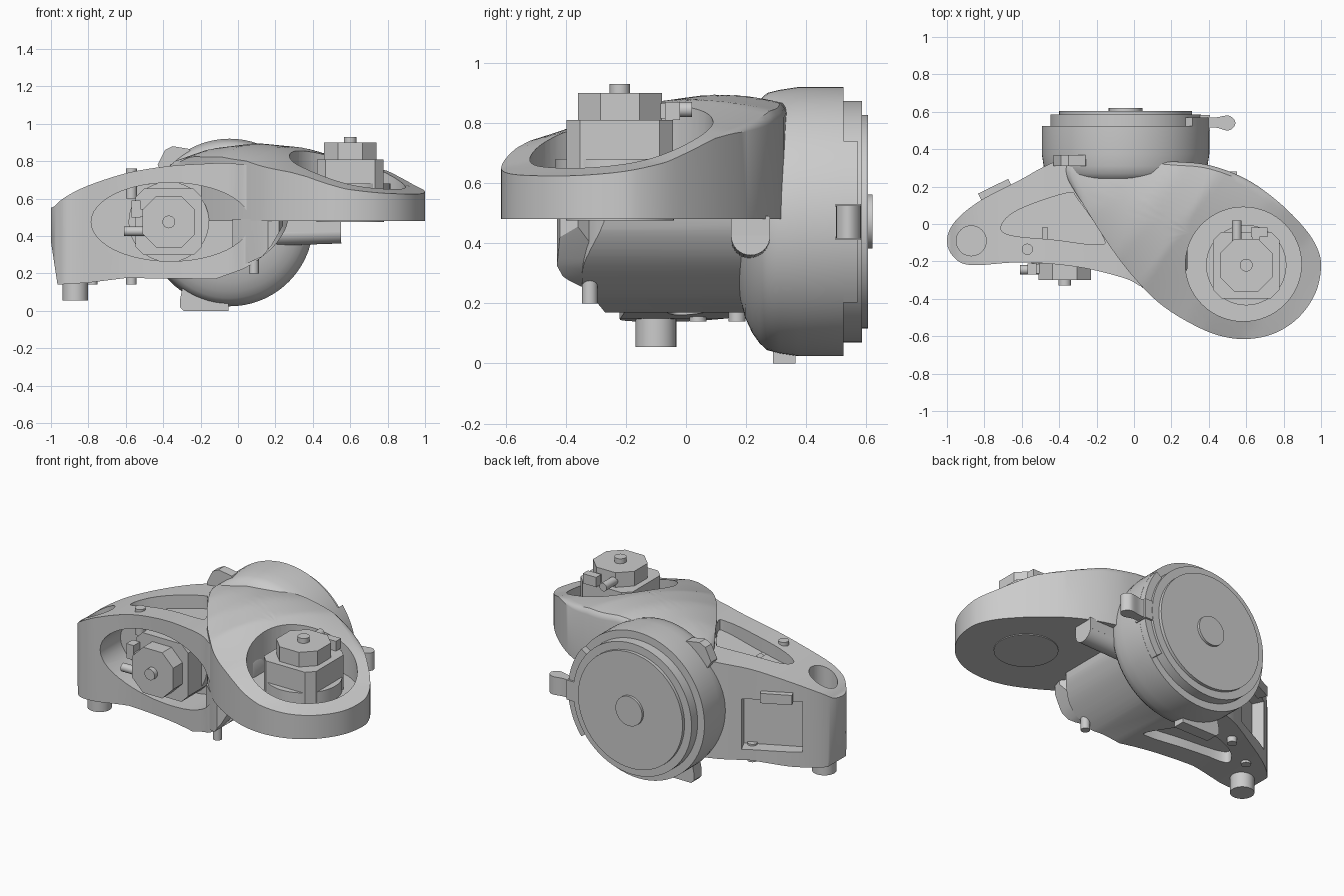
import bpy, bmesh, math
from mathutils import Matrix, Vector

if "Cube" in bpy.data.objects:
    bpy.data.objects.remove(bpy.data.objects["Cube"])


def finish(name, bm):
    bmesh.ops.recalc_face_normals(bm, faces=bm.faces)
    me = bpy.data.meshes.new(name)
    bm.to_mesh(me)
    bm.free()
    ob = bpy.data.objects.new(name, me)
    bpy.context.collection.objects.link(ob)
    return ob


def spline(pts, n=6):
    # closed smooth curve through the points
    out, k = [], len(pts)
    for i in range(k):
        p = [Vector(pts[(i + j - 1) % k]) for j in range(4)]
        for q in range(n):
            t = q / n
            out.append(0.5 * (2 * p[1] + (p[2] - p[0]) * t + (2 * p[0] - 5 * p[1] + 4 * p[2] - p[3]) * t * t
                              + (3 * p[1] - p[0] - 3 * p[2] + p[3]) * t ** 3))
    return out


def prism(name, pts, a, b, axis='Z', mat=None):
    bm = bmesh.new()
    put = (lambda p, w: (p[0], p[1], w)) if axis == 'Z' else (lambda p, w: (p[0], w, p[1]))
    lo, hi = ([bm.verts.new(put(p, w)) for p in pts] for w in (a, b))
    bm.faces.new(lo)
    bm.faces.new(hi)
    for i in range(len(pts)):
        j = (i + 1) % len(pts)
        bm.faces.new((lo[i], lo[j], hi[j], hi[i]))
    if mat:
        bm.transform(mat)
    return finish(name, bm)


def ellipse(cx, cy, rx, ry, n=48):
    return [(cx + rx * math.cos(2 * math.pi * i / n), cy + ry * math.sin(2 * math.pi * i / n)) for i in range(n)]


def rod(name, p0, p1, r, n=32):
    p0, p1 = Vector(p0), Vector(p1)
    d = p1 - p0
    mat = Matrix.Translation(p0) @ d.to_track_quat('Z', 'Y').to_matrix().to_4x4()
    return prism(name, ellipse(0, 0, r, r, n), 0, d.length, 'Z', mat)


def rect(w, h, c=0.0):
    # rectangle with chamfered corners
    w, h = w / 2, h / 2
    if not c:
        return [(-w, -h), (w, -h), (w, h), (-w, h)]
    return [(-w + c, -h), (w - c, -h), (w, -h + c), (w, h - c), (w - c, h), (-w + c, h), (-w, h - c), (-w, -h + c)]


def box(name, c, s, rot=0.0, mat=None):
    m = Matrix.Translation(c) @ Matrix.Rotation(rot, 4, 'Z')
    return prism(name, rect(s[0], s[1]), -s[2] / 2, s[2] / 2, 'Z', (mat @ m) if mat else m)


def boolean(ob, cutter, op='DIFFERENCE'):
    m = ob.modifiers.new('cut', 'BOOLEAN')
    m.object, m.operation, m.solver = cutter, op, 'EXACT'
    bpy.context.view_layer.objects.active = ob
    bpy.ops.object.modifier_apply(modifier=m.name)
    bpy.data.objects.remove(cutter)


def lathe_y(name, prof, cx, cz, n=72):
    bm = bmesh.new()
    rings = [[bm.verts.new((cx + r * math.cos(2 * math.pi * i / n), y, cz + r * math.sin(2 * math.pi * i / n)))
              for i in range(n)] for y, r in prof]
    for a, b in zip(rings, rings[1:]):
        for i in range(n):
            j = (i + 1) % n
            bm.faces.new((a[i], a[j], b[j], b[i]))
    bm.faces.new(rings[0])
    bm.faces.new(rings[-1])
    return finish(name, bm)


# Left arm: plan outline trimmed by the front silhouette
plan = [(-1, -.09), (-.965, -.175), (-.87, -.22), (-.6, -.205), (-.3, -.23), (-.05, -.29), (.06, -.34), (.2, -.33),
        (.3, -.2), (.32, .1), (.22, .33), (-.1, .39), (-.4, .34), (-.62, .23), (-.83, .12), (-.96, .01)]
side = [(-1.02, .5), (-.965, .14), (-.8, .15), (-.6, .175), (-.12, .17), (.02, .22), (.13, .29), (.22, .38), (.27, .5),
        (.26, .72), (0, .785), (-.2, .785), (-.4, .77), (-.6, .735), (-.8, .67), (-.92, .61), (-.98, .56)]
arm = prism('arm_body', spline(plan), 0, 1)
boolean(arm, prism('silhouette', side[:5] + spline(side, 5)[25:], -1, 1, 'Y'), 'INTERSECT')
boolean(arm, prism('motor_cut', ellipse(-.36, .475, .425, .21), -.6, -.02, 'Y'))
boolean(arm, prism('end_hole', ellipse(-.87, -.09, .08, .08), .48, 1))
tri = spline([(-.71, -.01), (-.62, .075), (-.36, .165), (-.3, .13), (-.16, -.08), (-.21, -.11), (-.42, -.085), (-.66, -.06)])
shear = Matrix.Identity(4)
shear[2][0] = .15
boolean(arm, prism('top_slot', tri, .748, 1.2, 'Z', shear))
boolean(arm, prism('bottom_slot', tri, 0, .23))
boolean(arm, box('back_window', (-.72, .2, .395), (.34, .2, .31), math.radians(26)))

# Right lobe: smooth plan outline with a sloping crowned top
keys = [(-.5, .60), (-.35, .635), (-.2, .675), (.1, .79), (.4, .878), (.6, .895), (.85, .87), (1.1, .80), (1.4, .7)]


def height(p):
    dx, dy = p[0] - .6, p[1] + .22
    s, c = -.83 * dx + .56 * dy, .56 * dx + .83 * dy
    for (a, ha), (b, hb) in zip(keys, keys[1:]):
        if s <= b:
            break
    t = (s - a) / (b - a)
    k = .2 + .65 * max(s, 0) if c < 0 else .05 + .7 * max(s, 0)
    return ha + (hb - ha) * t - k * c * c


outline = spline([(.2, .335), (.4, .315), (.6, .24), (.77, .12), (.91, -.02), (.98, -.13), (1, -.23), (.97, -.37),
                  (.88, -.5), (.75, -.585), (.6, -.615), (.45, -.595), (.3, -.53), (.15, -.435), (.03, -.32),
                  (-.1, -.16), (-.25, .07), (-.37, .3), (-.2, .36)])
ctr = Vector((.3, -.05))
bm = bmesh.new()
bottom = [bm.verts.new((p[0], p[1], .48)) for p in outline]
bm.faces.new(bottom)
rings = [bottom]
for k, f in enumerate([1, .985, .95] + [.9 - .09 * i for i in range(10)]):
    drop = (.03, .012, 0)[min(k, 2)]   # softened edge at the back
    pts = [ctr + (p - ctr) * f for p in outline]
    rings.append([bm.verts.new((p[0], p[1], height(p) - drop * min(1, max(0, (o[1] - .1) * 5))))
                  for p, o in zip(pts, outline)])
for a, b in zip(rings, rings[1:]):
    for i in range(len(a)):
        j = (i + 1) % len(a)
        bm.faces.new((a[i], a[j], b[j], b[i]))
tip = bm.verts.new((*ctr, height(ctr)))
for i in range(len(outline)):
    bm.faces.new((rings[-1][i], rings[-1][(i + 1) % len(outline)], tip))
lobe = finish('right_lobe', bm)
boolean(lobe, prism('lobe_pocket', ellipse(.585, -.215, .31, .305, 64), .6, 1.2))
rod('lobe_underside_disc', (.6, -.22, .475), (.6, -.22, .5), .18, 48)

# Rear drum, stepped cover and hub
lathe_y('drum', [(.165, .1), (.168, .17), (.178, .25), (.197, .32), (.22, .37), (.245, .405), (.27, .428), (.31, .438),
                 (.375, .448),
                 (.525, .448), (.525, .402), (.585, .402), (.585, .355), (.605, .355), (.605, .09), (.62, .09)], -.045, .472)


# Motors: same stack placed twice
def motor(name, mat):
    prism(name + '_seat', ellipse(0, 0, .215, .215), -.34, -.25, 'Z', mat)
    prism(name + '_base', rect(.355, .355, .045), -.33, -.12, 'Z', mat)
    prism(name + '_cap', rect(.28, .28, .075), -.121, -.03, 'Z', mat)
    prism(name + '_shaft', ellipse(0, 0, .034, .034, 24), -.04, 0, 'Z', mat)
    box(name + '_plug', (.07, .175, -.09), (.09, .05, .06), 0, mat)
    box(name + '_plug_stem', (.05, .14, -.09), (.04, .08, .05), 0, mat)
    prism(name + '_cable_end', ellipse(0, 0, .025, .025, 16), .12, .24, 'Y', mat @ Matrix.Translation((-.05, 0, -.085)))


motor('lobe_motor', Matrix.Translation((.6, -.22, .93)))
motor('arm_motor', Matrix.Translation((-.37, -.33, .475)) @ Matrix.Rotation(math.pi / 2, 4, 'X')
      @ Matrix.Rotation(math.pi / 2, 4, 'Z'))

# Feet, pins and tabs
rod('arm_foot', (-.87, -.1, .055), (-.87, -.1, .2), .068)
rod('arm_top_pin', (-.57, -.135, .6), (-.57, -.135, .76), .03, 20)
rod('arm_lower_pin', (-.57, .17, .14), (-.57, .17, .25), .028, 20)
rod('arm_lower_stud', (-.78, .04, .14), (-.78, .04, .22), .028, 20)
box('back_clip', (-.74, .175, .575), (.18, .06, .06), math.radians(26))
boss = prism('lower_boss', [(-.03, -.27), (.1, -.39), (.16, -.43), (.22, -.42), (.24, -.36), (.12, -.2)], .1, .49)
boolean(boss, prism('boss_trim', [(-.1, .22), (.02, .24), (.13, .29), (.18, .35), (.26, .49), (-.1, .49)], -1, 1, 'Y'),
        'INTERSECT')
rod('lower_boss_pin', (.085, -.32, .2), (.085, -.32, .33), .026, 20)
rod('side_tab', (.1, .215, .41), (.55, .215, .425), .065)
box('side_tab_top', (.325, .215, .455), (.45, .13, .07))
prism('drum_foot', [(-.31, .02), (-.29, 0), (-.05, 0), (-.05, .12), (-.29, .16), (-.31, .06)], .29, .365, 'Y')
prism('drum_top_tab', [(-.43, .78), (-.39, .86), (-.35, .88), (-.26, .865), (-.2, .75), (-.38, .7)], .31, .37, 'Y')

# Cover latch: arc segment, block and round-ended lever
arc = [(-.045 + r * math.cos(a), .472 + r * math.sin(a)) for r, sgn in ((.447, 1), (.38, -1))
       for a in [sgn * math.radians(-37 + 74 * i / 16) for i in range(17)]]
prism('latch_arc', arc, .5, .57, 'Y')
box('latch_block', (.34, .54, .47), (.13, .085, .12))
prism('latch_lever', spline([(.38, .52), (.44, .515), (.5, .5), (.53, .515), (.542, .54), (.53, .565), (.5, .58),
                             (.44, .57), (.38, .565)], 5), .415, .525)

# Smooth curved faces, keep corners sharp
bpy.ops.object.select_all(action='SELECT')
bpy.context.view_layer.objects.active = arm
bpy.ops.object.shade_smooth_by_angle(angle=math.radians(32))
